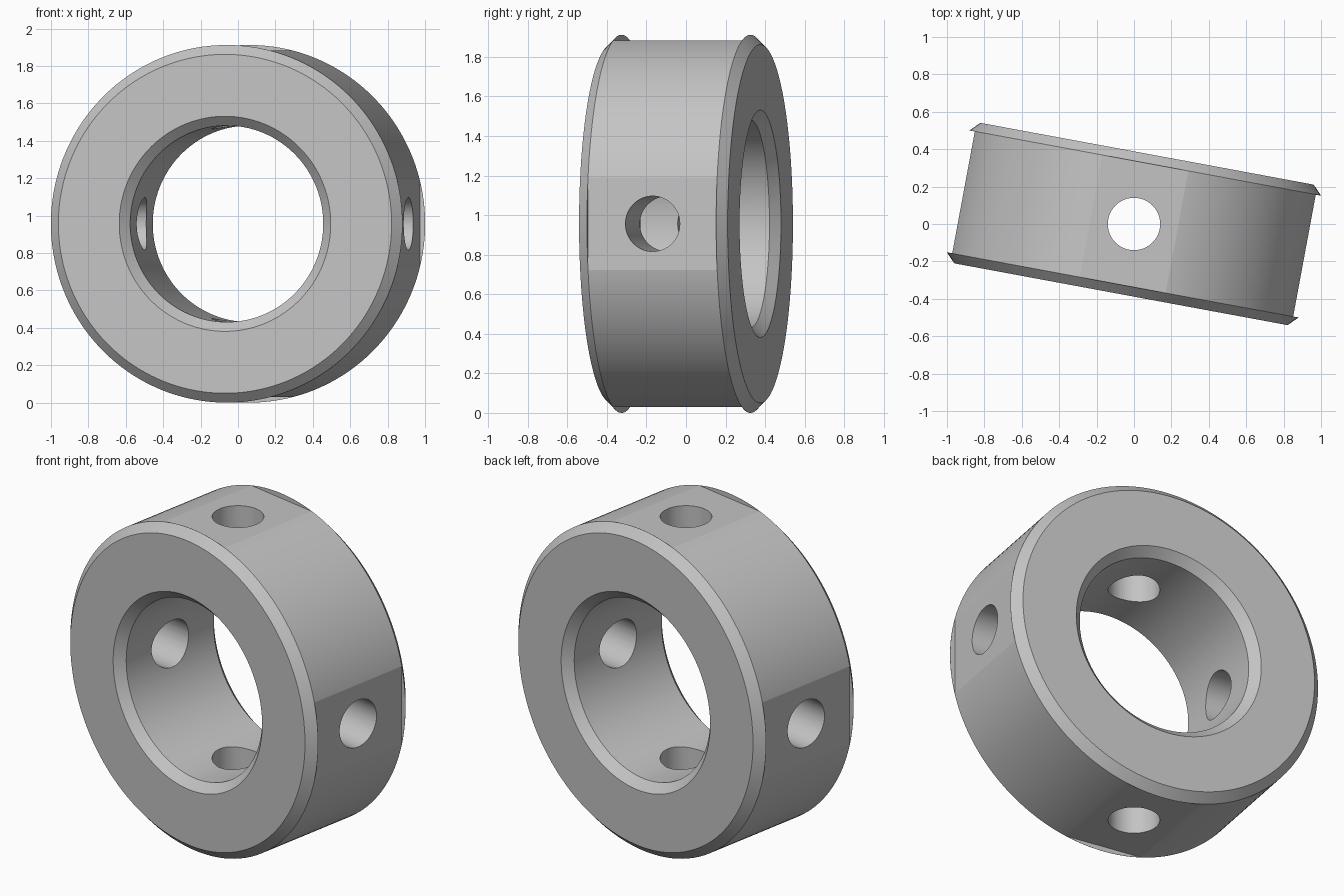
import bpy, bmesh, math
from mathutils import Matrix

cube = bpy.data.objects.get("Cube")
if cube:
    bpy.data.objects.remove(cube, do_unlink=True)

R, BORE, HALF, CHAMFER = 0.956, 0.525, 0.382, 0.05
FLAT, HOLE, TILT, SEGMENTS = 0.927, 0.14, -10.5, 160

steel = bpy.data.materials.new("grey steel")
steel.use_nodes = True
grey = (0.55, 0.55, 0.55, 1)
steel.diffuse_color = grey
steel.node_tree.nodes["Principled BSDF"].inputs["Base Color"].default_value = grey


def add_object(name, bm):
    bmesh.ops.recalc_face_normals(bm, faces=bm.faces)
    mesh = bpy.data.meshes.new(name)
    bm.to_mesh(mesh)
    bm.free()
    mesh.materials.append(steel)
    obj = bpy.data.objects.new(name, mesh)
    bpy.context.collection.objects.link(obj)
    return obj


# Collar body: chamfered section swept around the y axis
inner = HALF - CHAMFER
section = [(R, -inner), (R, inner), (R - CHAMFER, HALF), (BORE + CHAMFER, HALF),
           (BORE, inner), (BORE, -inner), (BORE + CHAMFER, -HALF), (R - CHAMFER, -HALF)]
bm = bmesh.new()
rings = []
for i in range(SEGMENTS):
    a = math.tau * (i + 0.5) / SEGMENTS
    rings.append([bm.verts.new((r * math.cos(a), y, r * math.sin(a))) for r, y in section])
for i, ring in enumerate(rings):
    after = rings[(i + 1) % SEGMENTS]
    for j in range(len(section)):
        k = (j + 1) % len(section)
        bm.faces.new((ring[j], ring[k], after[k], after[j]))
collar = add_object("shaft_collar", bm)

# Cutters: a shallow flat between the rims and a radial hole on each side
cutters = []
for i in range(4):
    turn = Matrix.Rotation(i * math.pi / 2, 4, 'Y')
    bm = bmesh.new()
    bmesh.ops.create_cube(bm, size=1, matrix=turn @ Matrix.Translation((0, 0, FLAT + 0.1))
                          @ Matrix.Diagonal((0.7, 2 * inner - 0.002, 0.2, 1)))
    cutters.append(add_object("flat_cutter", bm))
    bm = bmesh.new()
    bmesh.ops.create_cone(bm, cap_ends=True, segments=64, radius1=HOLE, radius2=HOLE, depth=0.9,
                          matrix=turn @ Matrix.Translation((0, 0, 0.75)))
    cutters.append(add_object("hole_cutter", bm))

for cutter in cutters:
    cutter.hide_render = True
    mod = collar.modifiers.new("cut", 'BOOLEAN')
    mod.operation = 'DIFFERENCE'
    mod.solver = 'EXACT'
    mod.object = cutter

# Bake the cuts and discard the cutters
depsgraph = bpy.context.evaluated_depsgraph_get()
baked = bpy.data.meshes.new_from_object(collar.evaluated_get(depsgraph))
collar.modifiers.clear()
collar.data = baked
baked.materials.clear()
baked.materials.append(steel)
for face in baked.polygons:
    face.material_index = 0
for cutter in cutters:
    bpy.data.objects.remove(cutter, do_unlink=True)

# Smooth curved walls, keep flats and chamfers crisp
bpy.ops.object.select_all(action='DESELECT')
collar.select_set(True)
bpy.context.view_layer.objects.active = collar
bpy.ops.object.shade_smooth_by_angle(angle=math.radians(9))

# Stand on the ground, turned slightly about the vertical
collar.rotation_euler.z = math.radians(TILT)
collar.location.z = R
